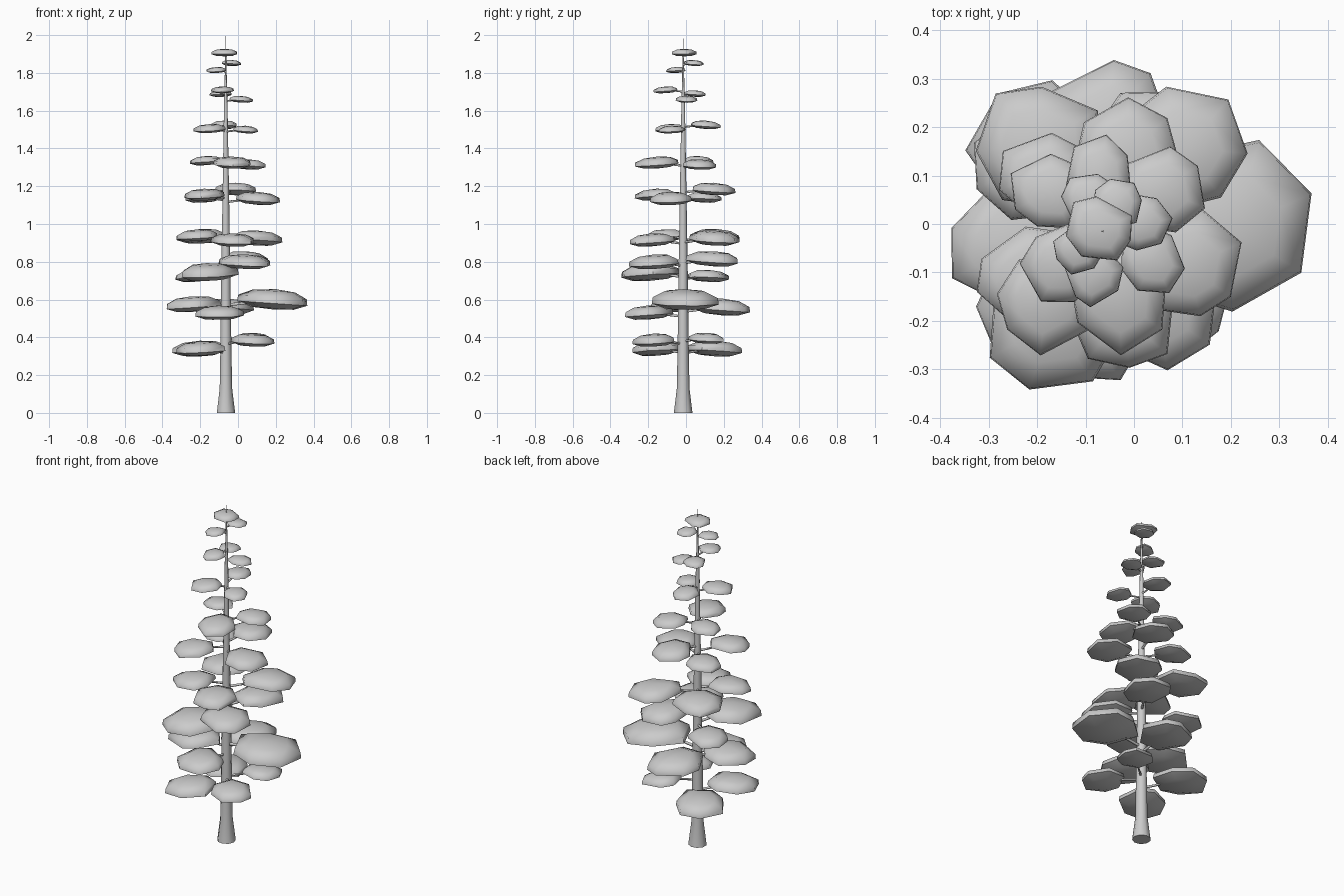
import bpy, bmesh, math, random
from mathutils import Vector, Matrix

if "Cube" in bpy.data.objects:
    bpy.data.objects.remove(bpy.data.objects["Cube"])

random.seed(4)
TX, TY = -0.065, -0.015          # trunk axis


def finish(name, bm, angle):
    bmesh.ops.recalc_face_normals(bm, faces=bm.faces)
    me = bpy.data.meshes.new(name)
    bm.to_mesh(me)
    bm.free()
    ob = bpy.data.objects.new(name, me)
    bpy.context.collection.objects.link(ob)
    bpy.ops.object.select_all(action='DESELECT')
    bpy.context.view_layer.objects.active = ob
    ob.select_set(True)
    bpy.ops.object.shade_smooth_by_angle(angle=math.radians(angle))
    return ob


def skin(bm, rings):
    """Bridge equal rings of points; single points close the ends."""
    rows = [[bm.verts.new(p) for p in r] for r in rings]
    for a, b in zip(rows, rows[1:]):
        n = max(len(a), len(b))
        for i in range(n):
            j = (i + 1) % n
            if len(a) == 1:
                bm.faces.new((a[0], b[i], b[j]))
            elif len(b) == 1:
                bm.faces.new((a[i], a[j], b[0]))
            else:
                bm.faces.new((a[i], a[j], b[j], b[i]))


def circle(r, z, n=9):
    return [(TX + r * math.cos(math.tau * i / n), TY + r * math.sin(math.tau * i / n), z)
            for i in range(n)]


# Trunk: flared base tapering to a thin leader
profile = [(0.05, 0), (0.034, 0.13), (0.03, 0.35), (0.024, 0.8),
           (0.017, 1.2), (0.01, 1.6), (0.004, 1.85)]
bm = bmesh.new()
skin(bm, [[(TX, TY, 0)]] + [circle(r, z) for r, z in profile] + [[(TX, TY, 2.0)]])
finish("trunk", bm, 50)

# Foliage pads, tier by tier: centre x, y, z and length
tiers = [
    [(-.20, -.165, .34, .27), (-.20, .155, .34, .29), (.085, .11, .395, .20), (.075, -.17, .385, .24)],
    [(.195, -.01, .60, .38), (-.10, -.205, .53, .26), (-.245, -.05, .575, .29), (-.06, .19, .56, .31)],
    [(-.165, -.195, .745, .33), (-.23, .115, .725, .22), (.04, -.165, .80, .27), (.04, .15, .815, .28)],
    [(-.025, -.185, .915, .24), (.10, .15, .925, .28), (-.21, -.11, .94, .22), (-.19, .16, .935, .27)],
    [(-.015, .145, 1.185, .23), (.105, -.085, 1.135, .24), (-.18, -.155, 1.155, .22), (-.185, .095, 1.14, .19)],
    [(-.03, -.15, 1.325, .22), (.055, .07, 1.315, .19), (-.17, .065, 1.335, .17)],
    [(-.07, .10, 1.525, .155), (-.15, -.085, 1.505, .165), (.04, -.075, 1.50, .14)],
    [(-.08, -.105, 1.71, .125), (.015, 0, 1.66, .125), (-.09, .05, 1.69, .12)],
    [(-.113, -.052, 1.815, .11), (-.035, .04, 1.852, .11)],
    [(-.07, -.01, 1.907, .14)],
]


def foliage_pad(name, x, y, z, size):
    """Flattened faceted cushion: flat crown, thick rim, shallow belly."""
    n, h = 7, size * 0.28
    start = random.random()
    spokes = [(math.tau * (i + start + random.uniform(-.2, .2)) / n,
               random.uniform(.95, 1.12)) for i in range(n)]

    def ring(k, zz):
        return [(k * r * size * .5 * math.cos(a), k * r * size * .46 * math.sin(a), zz)
                for a, r in spokes]

    bm = bmesh.new()
    skin(bm, [[(0, 0, -h * .5)], ring(.6, -h * .44), ring(1, -h * .2), ring(.97, h * .12),
              ring(.6, h * .42), [(0, 0, h * .52)]])
    out = math.atan2(y - TY, x - TX)
    droop = math.radians(4 if z < 1.88 else 0)
    bm.transform(Matrix.Translation((x, y, z)) @ Matrix.Rotation(out, 4, 'Z')
                 @ Matrix.Rotation(droop, 4, 'Y'))
    finish(name, bm, 62)


def branch(name, x, y, z, size):
    """Thin tapered twig from the trunk into the pad."""
    a, b = Vector((TX, TY, z - size * .08)), Vector((x, y, z))
    d = b - a
    r = 0.004 + size * 0.014
    bm = bmesh.new()
    bmesh.ops.create_cone(bm, cap_ends=True, segments=5, radius1=r, radius2=r * .5,
                          depth=d.length)
    bm.transform(Matrix.Translation((a + b) / 2) @ d.to_track_quat('Z', 'Y').to_matrix().to_4x4())
    finish(name, bm, 80)


for t, tier in enumerate(tiers, 1):
    for i, pad in enumerate(tier, 1):
        foliage_pad(f"foliage_{t}_{i}", *pad)
        if t < len(tiers):
            branch(f"branch_{t}_{i}", *pad)
